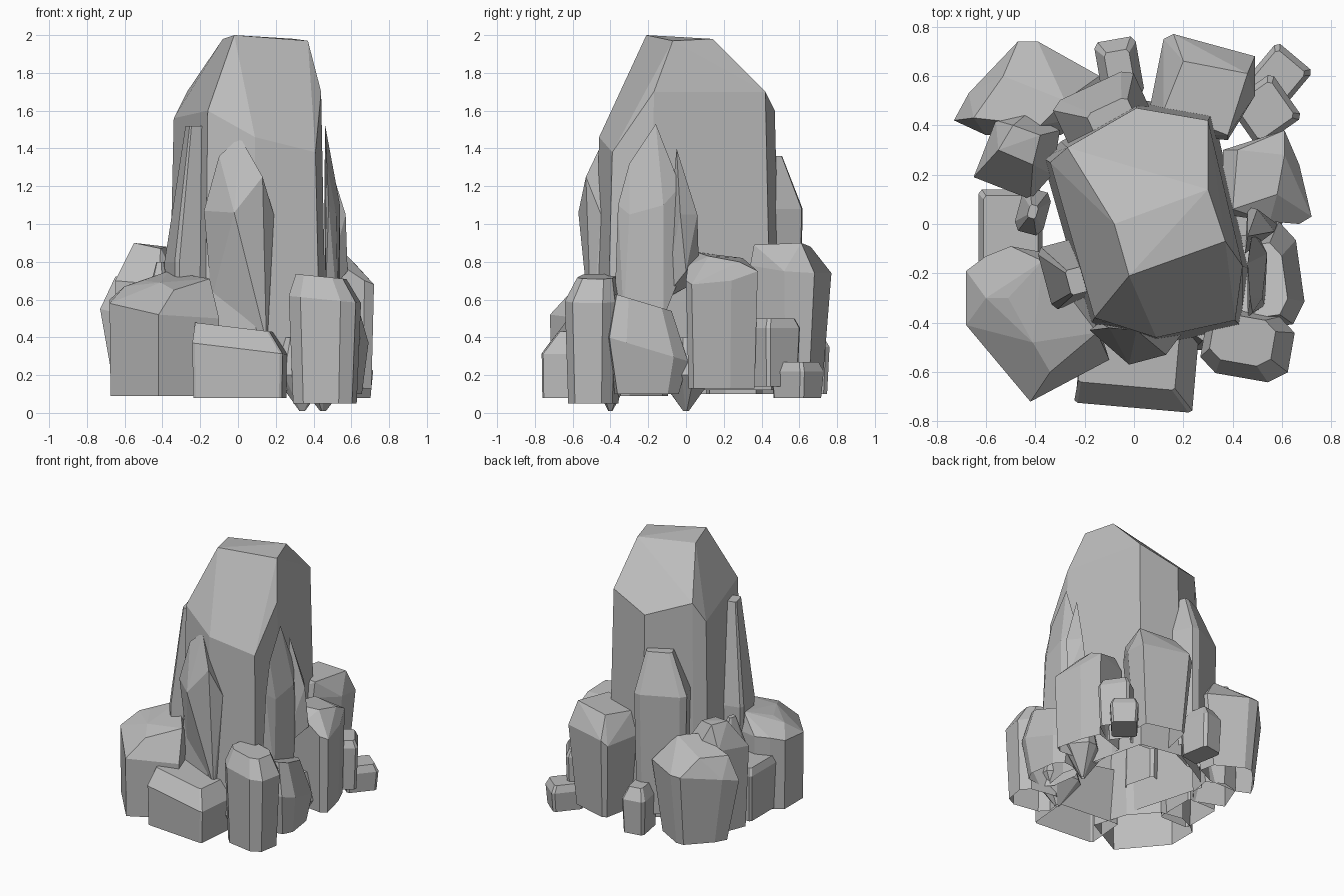
import bpy
import bmesh
from math import radians
from mathutils import Matrix, Vector

default_cube = bpy.data.objects.get("Cube")
if default_cube:
    bpy.data.objects.remove(default_cube, do_unlink=True)

# One stone colour for the whole cluster
stone = bpy.data.materials.new("grey_stone")
stone.use_nodes = True
stone_colour = (.5, .5, .5, 1)
stone.diffuse_color = stone_colour
stone.node_tree.nodes["Principled BSDF"].inputs["Base Color"].default_value = stone_colour


def hull_object(name, points, open_bottom=True):
    """Wrap the points in a flat-faced convex stone, hollow underneath if asked."""
    bm = bmesh.new()
    for point in points:
        bm.verts.new(point)
    result = bmesh.ops.convex_hull(bm, input=bm.verts[:])
    loose = {g for g in result["geom_interior"] + result["geom_unused"]
             if isinstance(g, bmesh.types.BMVert)}
    bmesh.ops.delete(bm, geom=list(loose), context="VERTS")
    bmesh.ops.dissolve_limit(bm, angle_limit=radians(7), verts=bm.verts[:], edges=bm.edges[:])
    bmesh.ops.recalc_face_normals(bm, faces=bm.faces[:])
    if open_bottom:
        bottom = [face for face in bm.faces if face.normal.z < -.95]
        bmesh.ops.delete(bm, geom=bottom, context="FACES")
    mesh = bpy.data.meshes.new(name)
    bm.to_mesh(mesh)
    bm.free()
    mesh.materials.append(stone)
    stone_object = bpy.data.objects.new(name, mesh)
    bpy.context.collection.objects.link(stone_object)


def boulder(name, shoulder, crown, base, foot):
    """Irregular stone: the shoulder ring is shrunk by the foot factor for its base."""
    middle = sum((Vector(p) for p in shoulder), Vector()) / len(shoulder)
    feet = []
    for point in shoulder:
        low = middle.lerp(Vector(point), foot)
        feet.append((low.x, low.y, base))
    hull_object(name, shoulder + crown + feet)


def outline(width, depth, cut):
    """Rectangle with its corners cut off."""
    corners = []
    for sx in (-1, 1):
        for sy in (-1, 1):
            corners.append(Vector((sx * width / 2, sy * depth * (.5 - cut), 0)))
            corners.append(Vector((sx * width * (.5 - cut), sy * depth / 2, 0)))
    return corners


def rock(name, centre, size, heights, turn=0, cut=.18, foot=.9, top=.65,
         lean=(0, 0), tilt=(0, 0), open_bottom=True):
    """Regular block: foot, shoulder, and a smaller leaning crown."""
    base, shoulder, crown = heights
    middle = Vector((*centre, 0))
    spin = Matrix.Rotation(radians(turn), 3, "Z")
    points = []
    for corner in outline(*size, cut):
        corner = spin @ corner
        points.append(middle + corner * foot + Vector((0, 0, base)))
        for z, offset in ((shoulder, corner),
                          (crown, corner * top + Vector((*lean, 0)))):
            slope = tilt[0] * offset.x + tilt[1] * offset.y
            points.append(middle + offset + Vector((0, 0, z + slope)))
    hull_object(name, points, open_bottom)


# Tall central column with a slanted, cut-off tip
boulder("central_column", base=.12, foot=1.08,
        shoulder=[(-.16, -.38, 1.6), (.09, -.46, 1.46), (.41, -.39, 1.38), (.44, -.17, 1.7),
                  (.3, .42, 1.7), (.01, .47, 1.6), (-.27, .31, 1.7), (-.34, .25, 1.56)],
        crown=[(-.08, 0, 1.98), (.3, .14, 1.98), (.37, -.07, 1.97), (-.02, -.21, 2)])

# Irregular spikes leaning on the column
hull_object("front_spike", [
    (.01, -.43, 1.46), (-.1, -.42, 1.36), (-.18, -.43, 1.07), (-.02, -.57, 1.06),
    (.13, -.53, 1.25), (.19, -.45, 1.05), (.15, -.5, .38), (.17, -.4, .3), (-.14, -.4, .6)])
hull_object("right_spike", [
    (.46, -.16, 1.53), (.47, -.3, 1.32), (.48, -.36, 1.1), (.52, -.3, 1.05), (.54, -.12, 1.1),
    (.48, -.03, 1.2), (.48, 0, .8), (.54, -.12, .5), (.53, -.33, .5), (.46, -.38, .5)])
hull_object("right_splinter", [
    (.46, -.05, 1.4), (.57, -.03, 1.05), (.58, 0, .75), (.5, .06, 1.05),
    (.46, .07, .7), (.45, -.12, .6)])

# Slabs standing against the column
rock("left_blade", centre=(-.27, -.2), size=(.19, .26), heights=(.3, .8, 1.52),
     turn=15, cut=.1, top=.4, lean=(.04, -.03))
rock("back_slab", centre=(-.13, .46), size=(.36, .22), heights=(.2, 1.08, 1.36),
     turn=25, cut=.12, top=.5, lean=(.04, -.03))
rock("left_spur", centre=(-.41, .05), size=(.12, .18), heights=(.3, .6, .8),
     turn=-15, top=.3)

# Boulders around the front
boulder("front_left_boulder", base=.09, foot=.98,
        shoulder=[(-.68, -.19, .6), (-.68, -.41, .58), (-.42, -.72, .52), (-.1, -.55, .5),
                  (-.18, -.3, .6), (-.34, -.12, .62), (-.5, -.09, .62), (-.6, -.13, .62)],
        crown=[(-.6, -.3, .67), (-.51, -.3, .7), (-.41, -.48, .69), (-.34, -.6, .65),
               (-.37, -.15, .75), (-.15, -.44, .71)])
rock("front_block", centre=(.01, -.59), size=(.48, .31), heights=(.08, .34, .45),
     turn=-5, cut=.03, foot=.98, top=.82, lean=(-.03, .06), tilt=(-.12, 0))
rock("front_right_pillar", centre=(.46, -.49), size=(.36, .27), heights=(.05, .6, .72),
     turn=-10, cut=.2, foot=.88, top=.7, lean=(-.02, .02), tilt=(-.1, 0))

# Boulders along the right side
rock("right_boulder", centre=(.53, -.21), size=(.29, .42), heights=(.1, .34, .58),
     turn=8, cut=.2, foot=.78, top=.7, lean=(-.02, -.02), tilt=(0, -.3))
boulder("right_rear_boulder", base=.13, foot=.92,
        shoulder=[(.36, .3, .74), (.47, .34, .74), (.61, .38, .75), (.67, .24, .7),
                  (.72, .03, .68), (.67, 0, .7), (.55, .01, .78), (.36, .04, .8)],
        crown=[(.4, .06, .85), (.58, .12, .83), (.61, .28, .8), (.42, .3, .82)])
rock("right_rear_chunk", centre=(.53, .46), size=(.22, .22), heights=(.14, .45, .5),
     turn=35, cut=.08, top=.8)
rock("rear_corner_pebble", centre=(.58, .59), size=(.19, .23), heights=(.08, .22, .27),
     turn=-40, cut=.08, top=.8, open_bottom=False)

# Boulders along the back and left side
boulder("back_right_boulder", base=.15, foot=.78,
        shoulder=[(.06, .45, .7), (.12, .75, .7), (.16, .77, .74), (.49, .68, .74),
                  (.49, .52, .75), (.38, .34, .78), (.18, .36, .75)],
        crown=[(.2, .66, .88), (.46, .61, .9), (.38, .36, .89), (.12, .46, .86)])
rock("back_pebble", centre=(-.06, .63), size=(.17, .24), heights=(.1, .35, .43),
     turn=10, cut=.1, top=.6, open_bottom=False)
boulder("back_left_boulder", base=.1, foot=.74,
        shoulder=[(-.73, .42, .55), (-.67, .53, .58), (-.47, .74, .62), (-.39, .74, .62),
                  (-.14, .6, .62), (-.11, .45, .62), (-.3, .36, .6), (-.6, .36, .52)],
        crown=[(-.53, .6, .73), (-.28, .5, .8), (-.38, .4, .8), (-.65, .43, .72)])
boulder("left_rear_boulder", base=.1, foot=.9,
        shoulder=[(-.65, .19, .7), (-.56, .42, .72), (-.43, .45, .75), (-.3, .38, .75),
                  (-.33, .2, .72), (-.42, .1, .68)],
        crown=[(-.55, .3, .9), (-.41, .24, .87), (-.38, .36, .88), (-.49, .4, .89)])
rock("left_block", centre=(-.5, -.03), size=(.26, .34), heights=(.1, .44, .49),
     cut=.05, top=.85)

# Jagged roots underneath
for i, (x, y) in enumerate([(.34, -.4), (.45, 0)]):
    rock("root_shard_" + str(i), centre=(x, y), size=(.3, .22), heights=(.01, .2, .4),
         turn=i * 40, foot=.1)
